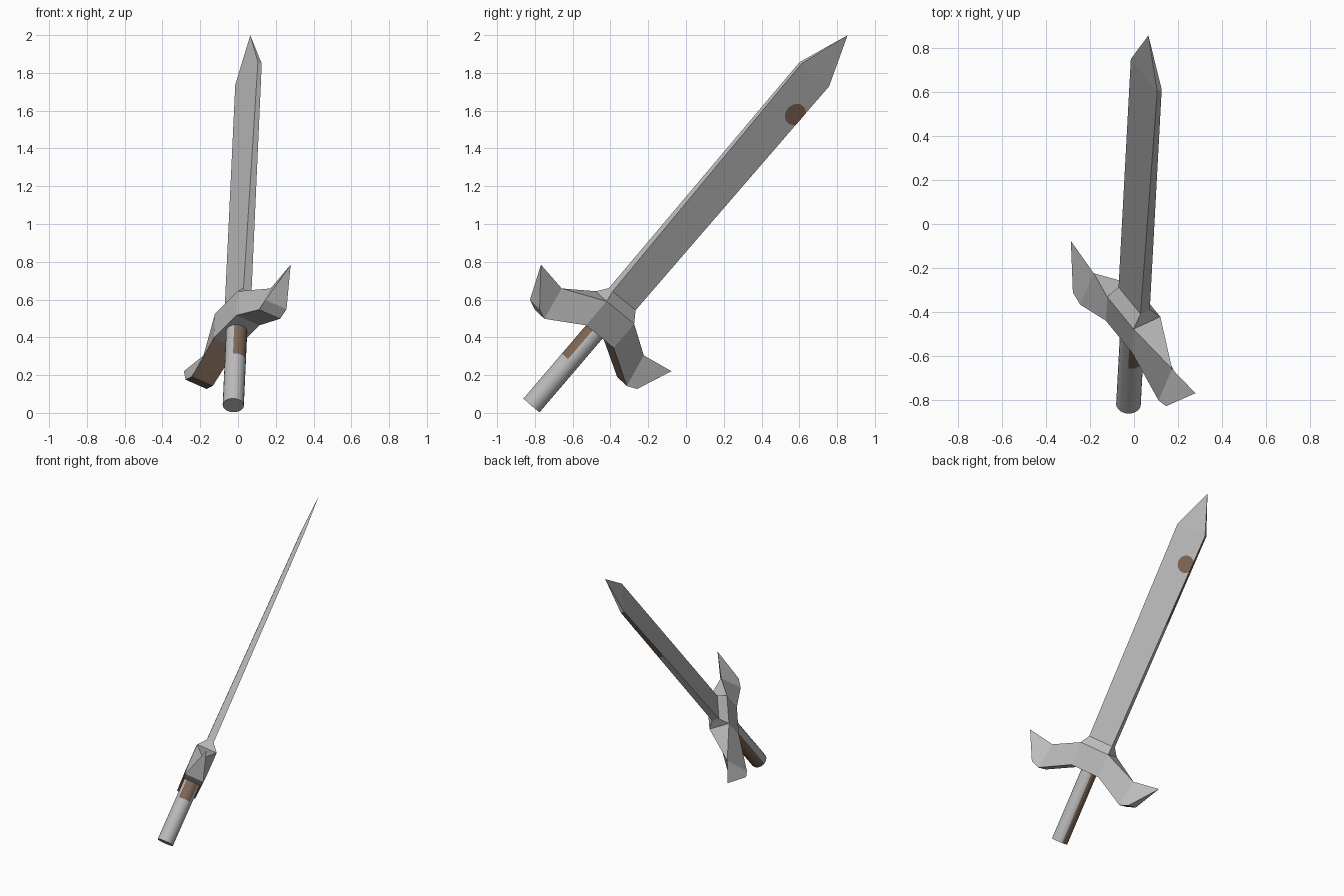
import bpy, bmesh, math
from mathutils import Vector

if "Cube" in bpy.data.objects:
    bpy.data.objects.remove(bpy.data.objects["Cube"])

# Sword frame: d along the blade, w along the guard, n out of the flat face
base = Vector((-0.025, -0.815, 0.043))
d = Vector((0.035, 0.649, 0.760)).normalized()
w = Vector((0.535, -0.653, 0.535))
w = (w - d * w.dot(d)).normalized()
n = d.cross(w)


def pt(u, v, t):
    return base + w * u + d * v + n * t


def material(name, rgb):
    m = bpy.data.materials.new(name)
    m.diffuse_color = (*rgb, 1)
    m.use_nodes = True
    m.node_tree.nodes["Principled BSDF"].inputs["Base Color"].default_value = m.diffuse_color
    return m


steel = material("steel_grey", (0.5, 0.5, 0.5))
brown = material("leather_brown", (0.21, 0.135, 0.092))


def build(name, points, faces, brown_faces=(), recalc=True):
    bm = bmesh.new()
    vs = [bm.verts.new(pt(*p)) for p in points]
    for i, f in enumerate(faces):
        face = bm.faces.new([vs[k] for k in f])
        face.material_index = 1 if i in brown_faces else 0
    if recalc:
        bmesh.ops.recalc_face_normals(bm, faces=bm.faces[:])
    me = bpy.data.meshes.new(name)
    bm.to_mesh(me)
    bm.free()
    me.materials.append(steel)
    me.materials.append(brown)
    ob = bpy.data.objects.new(name, me)
    bpy.context.collection.objects.link(ob)
    return ob


def ring(u, v, t):
    return [(u, v, t), (-u, v, t), (-u, v, -t), (u, v, -t)]


def bands(count, size):
    return [(r * size + i, r * size + (i + 1) % size,
             (r + 1) * size + (i + 1) % size, (r + 1) * size + i)
            for r in range(count) for i in range(size)]


# Blade: tapering in thickness, worn brown on the upper part of one edge
V0, V1, U0, U1, T0, T1 = 0.736, 2.303, 0.093, 0.112, 0.025, 0.012


def blade_size(v):
    k = (v - V0) / (V1 - V0)
    return U0 + (U1 - U0) * k, T0 + (T1 - T0) * k


pts = []
for v in (V0, 1.65, V1):
    hu, ht = blade_size(v)
    pts += ring(hu, v, ht)
pts.append((0, 2.574, 0))
faces = bands(2, 4) + [(8 + i, 8 + (i + 1) % 4, 12) for i in range(4)] + [(0, 1, 2, 3)]
build("blade", pts, faces, brown_faces=(5,))

# Round spot on the flat of the blade, trimmed at the edge
spot = []
for i in range(32):
    a = 2 * math.pi * i / 32
    v = 2.075 + 0.06 * math.sin(a)
    hu, ht = blade_size(v)
    spot.append((max(-0.064 + 0.06 * math.cos(a), -hu), v, ht + 0.0012))
ob = build("blade_spot", spot, [range(32)], (0,), recalc=False)
if ob.data.polygons[0].normal.dot(n) < 0:
    ob.data.flip_normals()

# Guard centre block with a collar narrowing to the blade
RU, RV, WV, RT = 0.112, 0.51, 0.677, 0.072
pts = ring(RU, RV, RT) + ring(RU, WV, RT) + ring(U0, V0, T0)
build("guard_block", pts, bands(2, 4) + [(0, 1, 2, 3), (8, 9, 10, 11)])

# Two mirrored guard wings with a ridge on top and a pointed end
for s, name in ((1, "guard_wing_a"), (-1, "guard_wing_b")):
    pts = []
    for u, v, t in ((RU, RV, RT), (RU, WV, RT), (0.333, 0.397, 0.066), (0.395, 0.42, 0.066)):
        pts += [(s * u, v, t), (s * u, v, -t)]
    pts += [(s * 0.332, 0.577, 0), (s * 0.528, 0.605, 0)]
    faces = [(0, 1, 3, 2), (0, 1, 5, 4), (4, 5, 7, 6), (6, 7, 9), (2, 3, 8),
             (0, 4, 8, 2), (1, 5, 8, 3), (4, 6, 9, 8), (5, 7, 9, 8)]
    build(name, pts, faces, (1, 2) if s < 0 else ())

# Round handle with brown strips on its two guard-facing sides
N, R = 24, 0.056
pts = [(R * math.cos(2 * math.pi * i / N), v, R * math.sin(2 * math.pi * i / N))
       for v in (-0.004, 0.31, 0.54) for i in range(N)]
faces = bands(2, N) + [range(N), range(2 * N, 3 * N)]
strips = []
for i in range(2 * N):
    c = math.cos(2 * math.pi * (i % N + 0.5) / N)
    if c < -0.7071 or (c > 0.7071 and i >= N):
        strips.append(i)
handle = build("handle", pts, faces, strips)
bpy.context.view_layer.objects.active = handle
handle.select_set(True)
bpy.ops.object.shade_smooth_by_angle(angle=math.radians(35))
